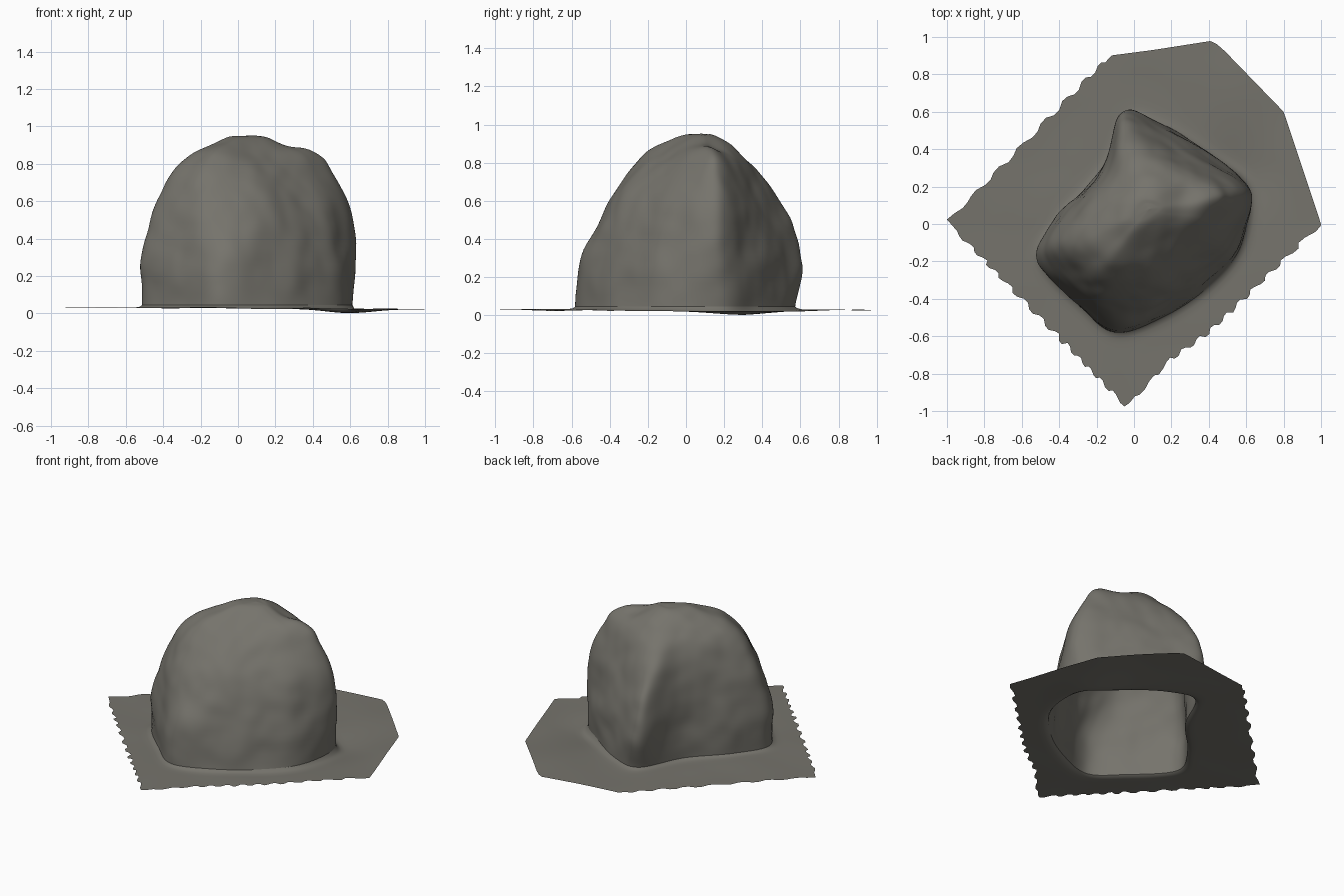
import bpy, bmesh, math
from mathutils import Vector, noise

if "Cube" in bpy.data.objects:
    bpy.data.objects.remove(bpy.data.objects["Cube"])

N = 192          # samples around
ROWS = 56        # samples up the boulder
CENTRE = Vector((0.05, 0.0))

# Cross-sections by height: back corner, right, front, left corner
SECTIONS = [
    (0.045, [(-.03, .555), (.17, .525), (.42, .36), (.60, .19), (.57, -.12), (.38, -.35),
             (.15, -.50), (-.10, -.58), (-.29, -.44), (-.51, -.19), (-.40, .04), (-.18, .28)]),
    (0.30, [(-.07, .595), (.14, .52), (.41, .36), (.625, .17), (.56, -.09), (.37, -.30),
            (.15, -.46), (-.10, -.55), (-.32, -.39), (-.52, -.17), (-.40, .05), (-.17, .29)]),
    (0.55, [(-.06, .52), (.12, .45), (.36, .33), (.59, .17), (.51, -.06), (.32, -.24),
            (.12, -.37), (-.13, -.425), (-.31, -.31), (-.45, -.14), (-.35, .05), (-.16, .28)]),
    (0.75, [(-.04, .37), (.11, .36), (.32, .28), (.50, .16), (.42, .00), (.26, -.13),
            (.08, -.25), (-.13, -.30), (-.26, -.24), (-.36, -.11), (-.29, .05), (-.14, .235)]),
    (0.86, [(.00, .25), (.10, .26), (.26, .23), (.41, .14), (.33, .04), (.19, -.05),
            (.04, -.14), (-.10, -.19), (-.17, -.15), (-.23, -.07), (-.19, .05), (-.10, .17)]),
]
SHEET = [(-1, .01), (-.13, .90), (.10, .93), (.42, .98), (.48, .93), (.80, .60),
         (1, 0), (.40, -.58), (.20, -.72), (-.04, -.98)]


def spline(a, b, c, d, t):
    return 0.5 * (2*b + (c - a)*t + (2*a - 5*b + 4*c - d)*t*t + (3*b - a - 3*c + d)*t**3)


def closed_ring(pts, z):
    p = [Vector((x, y, z)) for x, y in pts]
    n, out = len(p), []
    for i in range(N):
        u = i * n / N
        k = int(u)
        out.append(spline(p[k-1], p[k], p[(k+1) % n], p[(k+2) % n], u - k))
    return out


def ground_z(x, y):
    dip = math.exp(-((x - .58)**2 + (y - .25)**2) / .05)
    return .028 - .005*x - .023*dip + .006*noise.noise(Vector((3*x, 3*y, 0)))


def sheet_edge(d):
    """Distance from CENTRE to the sheet outline along direction d, and the side hit."""
    for i, a in enumerate(SHEET):
        a = Vector(a) - CENTRE
        e = Vector(SHEET[(i+1) % len(SHEET)]) - CENTRE - a
        den = d.x*e.y - d.y*e.x
        if abs(den) < 1e-9:
            continue
        r = (a.x*e.y - a.y*e.x) / den
        s = (a.x*d.y - a.y*d.x) / den
        if r > 0 and -1e-6 <= s <= 1 + 1e-6:
            return r, i
    return 1.0, 0


def loft(name, rings, mat, cap=False):
    bm = bmesh.new()
    rows = [[bm.verts.new(p) for p in r] for r in rings]
    for a, b in zip(rows, rows[1:]):
        for i in range(N):
            j = (i + 1) % N
            bm.faces.new((a[i], b[i], b[j], a[j]))
    if cap:
        pole = bm.verts.new(sum(rings[-1], Vector()) / N)
        for i in range(N):
            bm.faces.new((rows[-1][i], pole, rows[-1][(i+1) % N]))
    # Faces point outward / up
    bm.normal_update()
    if sum(f.normal.z * f.calc_area() for f in bm.faces) < 0:
        bmesh.ops.reverse_faces(bm, faces=bm.faces)
    me = bpy.data.meshes.new(name)
    bm.to_mesh(me)
    bm.free()
    me.materials.append(mat)
    for p in me.polygons:
        p.use_smooth = True
    ob = bpy.data.objects.new(name, me)
    bpy.context.collection.objects.link(ob)


stone = bpy.data.materials.new("warm grey stone")
stone.diffuse_color = (.18, .173, .15, 1)
stone.use_nodes = True
stone.node_tree.nodes["Principled BSDF"].inputs["Base Color"].default_value = stone.diffuse_color

# Boulder: an open-bottomed shell lofted through the sections and a rounded crown
keys = [closed_ring(p, z) for z, p in SECTIONS]
crown = Vector((.05, .07, .94))
keys.append([Vector((crown.x + .42*(p.x - crown.x), crown.y + .45*(p.y - crown.y), .935)) for p in keys[-1]])
keys.append([crown + Vector((.03, .01, .012)) + (p - crown)*.03 for p in keys[-1]])
rings = []
for r in range(ROWS + 1):
    u = r * (len(keys) - 1) / ROWS
    k = min(int(u), len(keys) - 2)
    ids = [max(k-1, 0), k, k+1, min(k+2, len(keys)-1)]
    ring = []
    for i in range(N):
        p = spline(*[keys[m][i] for m in ids], u - k)
        # Soft weathered folds, fading out at the base and crown
        fade = min(1, r / 6) * (.35 if r > ROWS - 6 else 1)
        n = noise.noise(p * 4.5) * .016 + noise.noise(p * 10) * .006
        out = Vector((p.x - .05, p.y, .25 * p.z)).normalized()
        p = p + out * n * fade
        # Saddle between the main crown and the right shoulder
        top = min(1, max(0, (p.z - .76) / .08))
        p.z -= .025 * top * math.exp(-((p.x - .26)**2 + (p.y - .14)**2) / .008)
        ring.append(p)
    rings.append(ring)
loft("boulder", rings, stone, cap=True)

# Ground sheet: fillet at the boulder foot, then flat out to a ragged outline
sheet = [[] for _ in range(14)]
for i, p in enumerate(rings[0]):
    d = Vector((p.x, p.y)) - CENTRE
    r0 = d.length
    d.normalize()
    r1, side = sheet_edge(d)
    if side in (0, 6, 7, 8, 9):
        r1 += .01 * (1 if (i // 2) % 2 else -1) + .01 * noise.noise(Vector((i * .7, 0, 0)))
    steps = [(r0, 1), (r0 + .012, .4), (r0 + .035, .1)]
    steps += [(r0 + .06 + (r1 - r0 - .06)*t/10, 0) for t in range(11)]
    for row, (r, lift) in zip(sheet, steps):
        q = CENTRE + d * r
        g = ground_z(q.x, q.y)
        row.append(Vector((q.x, q.y, g + (p.z - g)*lift)))
loft("ground_sheet", sheet, stone)
